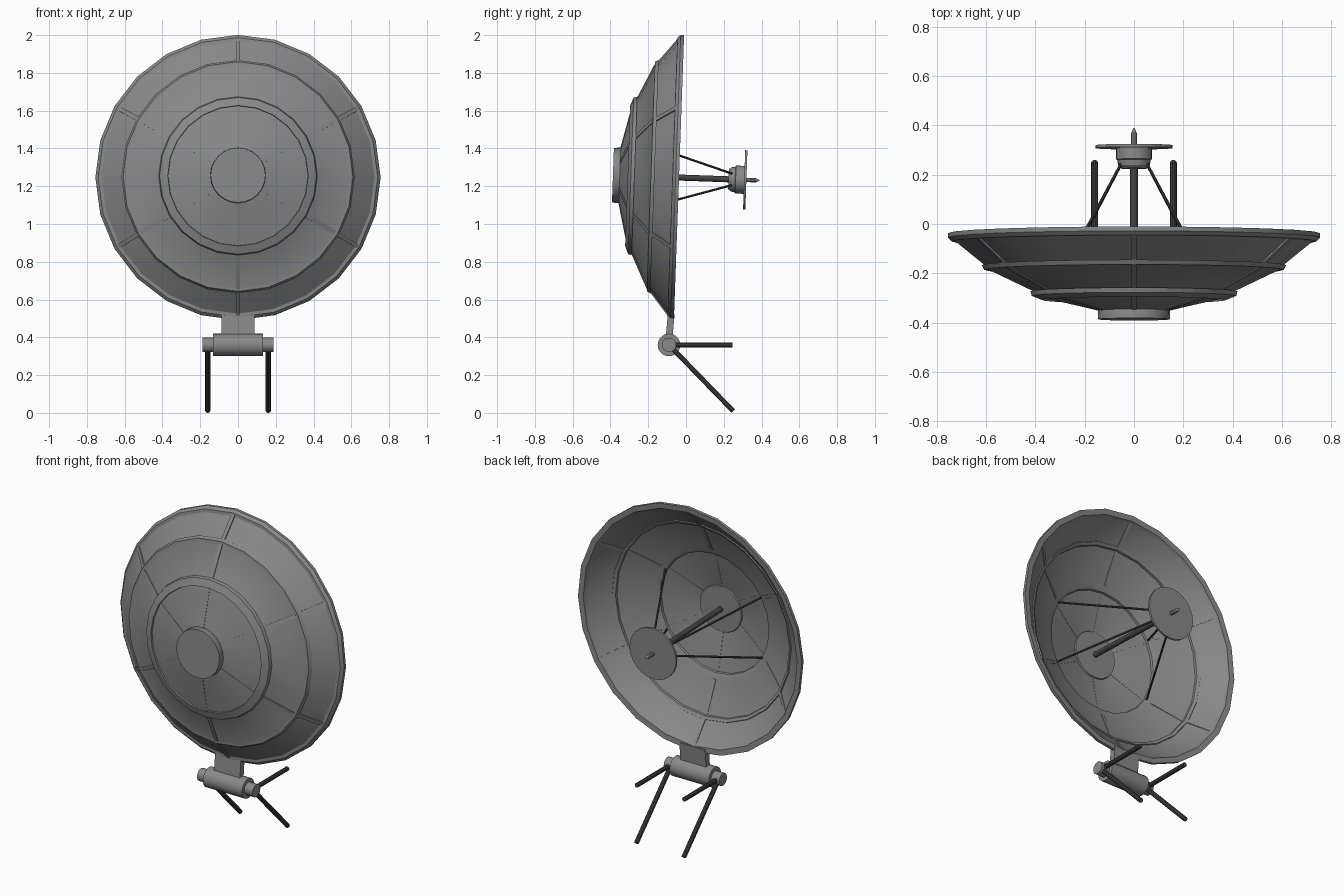
import bpy, bmesh, math
from mathutils import Matrix, Vector

if "Cube" in bpy.data.objects:
    bpy.data.objects.remove(bpy.data.objects["Cube"])

def mat(name, v):
    m = bpy.data.materials.new(name)
    m.diffuse_color = (v, v, v, 1)
    m.use_nodes = True
    m.node_tree.nodes["Principled BSDF"].inputs["Base Color"].default_value = m.diffuse_color
    return m

GREY = mat("light_grey_metal", 0.25)
DARK = mat("dark_grey_metal", 0.055)

# Dish frame: local z is the dish axis (towards +y, tipped 2 degrees down)
T = math.radians(2.05)
c, s = math.cos(T), math.sin(T)
DISH = Matrix(((1, 0, 0, 0), (0, -s, c, -0.037), (0, -c, -s, 1.246), (0, 0, 0, 1)))

def finish(bm, name, material, M=Matrix()):
    bmesh.ops.recalc_face_normals(bm, faces=bm.faces)
    bm.transform(M)
    me = bpy.data.meshes.new(name)
    bm.to_mesh(me)
    bm.free()
    ob = bpy.data.objects.new(name, me)
    bpy.context.collection.objects.link(ob)
    me.materials.append(material)
    bpy.ops.object.select_all(action='DESELECT')
    bpy.context.view_layer.objects.active = ob
    ob.select_set(True)
    bpy.ops.object.shade_smooth_by_angle(angle=math.radians(32))
    return ob

def lathe(name, prof, n, material, M=Matrix(), closed=False):
    """Revolve (radius, height) points about z; cap the ends unless closed."""
    bm = bmesh.new()
    rings = [[bm.verts.new((r * math.cos(2 * math.pi * i / n),
                            r * math.sin(2 * math.pi * i / n), h)) for i in range(n)]
             for r, h in prof]
    pairs = list(zip(rings, rings[1:]))
    if closed:
        pairs.append((rings[-1], rings[0]))
    else:
        bm.faces.new(rings[0])
        bm.faces.new(rings[-1])
    for a, b in pairs:
        for i in range(n):
            j = (i + 1) % n
            bm.faces.new((a[i], a[j], b[j], b[i]))
    return finish(bm, name, material, M)

def along(a, b):
    a, b = Vector(a), Vector(b)
    q = (b - a).to_track_quat('Z', 'Y')
    return Matrix.Translation(a) @ q.to_matrix().to_4x4(), (b - a).length

def rod(name, a, b, r, material, n=10, M=Matrix()):
    A, L = along(a, b)
    return lathe(name, [(r, 0), (r, L)], n, material, M @ A)

# Dish shell with stepped rings and a rolled rim
lathe("dish_shell", [
    (.14, -.315), (.370, -.262), (.372, -.272), (.415, -.255), (.420, -.236), (.408, -.236),
    (.588, -.150), (.608, -.149), (.618, -.130), (.606, -.130), (.722, -.036), (.740, -.034),
    (.755, -.018), (.755, 0), (.722, -.003), (.712, -.026),
    (.606, -.115), (.602, -.110), (.586, -.120), (.585, -.134),
    (.410, -.220), (.385, -.226), (.368, -.236), (.366, -.250), (.14, -.304)],
    24, GREY, DISH, closed=True)

# Radial ribs, one section for each cone of the dish
SECTIONS = [((.14, -.3095), (.368, -.256)), ((.405, -.229), (.59, -.141)),
            ((.60, -.127), (.725, -.026))]
bm = bmesh.new()
for k in range(6):
    R = Matrix.Rotation(math.radians(30 + 60 * k), 4, 'Z')
    for i, ((r0, h0), (r1, h1)) in enumerate(SECTIONS):
        d = Vector((r1 - r0, h1 - h0)).normalized()
        t = (.0075, .011, .012)[i]
        v = []
        for y in (-.011, .011):
            for r, h, sg in ((r0, h0, -1), (r1, h1, -1), (r1, h1, 1), (r0, h0, 1)):
                v.append(bm.verts.new(R @ Vector((r - d.y * t * sg, y, h + d.x * t * sg))))
        for f in ((0, 1, 2, 3), (4, 5, 6, 7), (0, 1, 5, 4), (1, 2, 6, 5), (2, 3, 7, 6), (3, 0, 4, 7)):
            bm.faces.new([v[q] for q in f])
finish(bm, "dish_ribs", GREY, DISH)

# Hub disc behind the dish
lathe("dish_hub", [(.145, -.350), (.147, -.310), (.140, -.296)], 24, GREY, DISH)

# Feed pole and its four thin struts
rod("feed_pole", (0, 0, -.30), (0, 0, .275), .016, DARK, 12, DISH)
for k, deg in enumerate((30, 150, 210, 330)):
    ux, uy = math.cos(math.radians(deg)), math.sin(math.radians(deg))
    rod(f"feed_strut_{k + 1}", (.375 * ux, .375 * uy, -.235),
        (.058 * ux, .058 * uy, .285), .006, DARK, 8, DISH)

# Feed horn, reflector disc and pointed tip
lathe("feed_horn", [(.052, .262), (.064, .275), (.068, .297), (.074, .300), (.074, .345)],
      20, GREY, DISH)
lathe("feed_disc", [(.157, .345), (.157, .357)], 24, GREY, DISH)
lathe("feed_tip", [(.012, .355), (.012, .405), (.002, .427)], 10, GREY, DISH)

# Arm joining the dish to the pivot
A, L = along((0, -.092, .37), (0, -.078, .525))
bm = bmesh.new()
bmesh.ops.create_cube(bm, size=1)
bm.transform(Matrix.Translation((0, 0, L / 2)) @ Matrix.Diagonal((.174, .036, L, 1)))
finish(bm, "mount_arm", GREY, A)

# Pivot barrel with end caps
PY, PZ = -.09, .36
rod("pivot_barrel", (-.132, PY, PZ), (.132, PY, PZ), .060, GREY, 20)
rod("pivot_axle", (-.187, PY, PZ), (.187, PY, PZ), .038, GREY, 16)

# Legs on both sides: one level, one sloping to the ground
for side, x in (("left", -.16), ("right", .16)):
    rod(f"level_leg_{side}", (x, PY, PZ), (x, .247, PZ), .0135, DARK)
    rod(f"sloping_leg_{side}", (x, PY, PZ), (x, .25, .0096), .0135, DARK)
